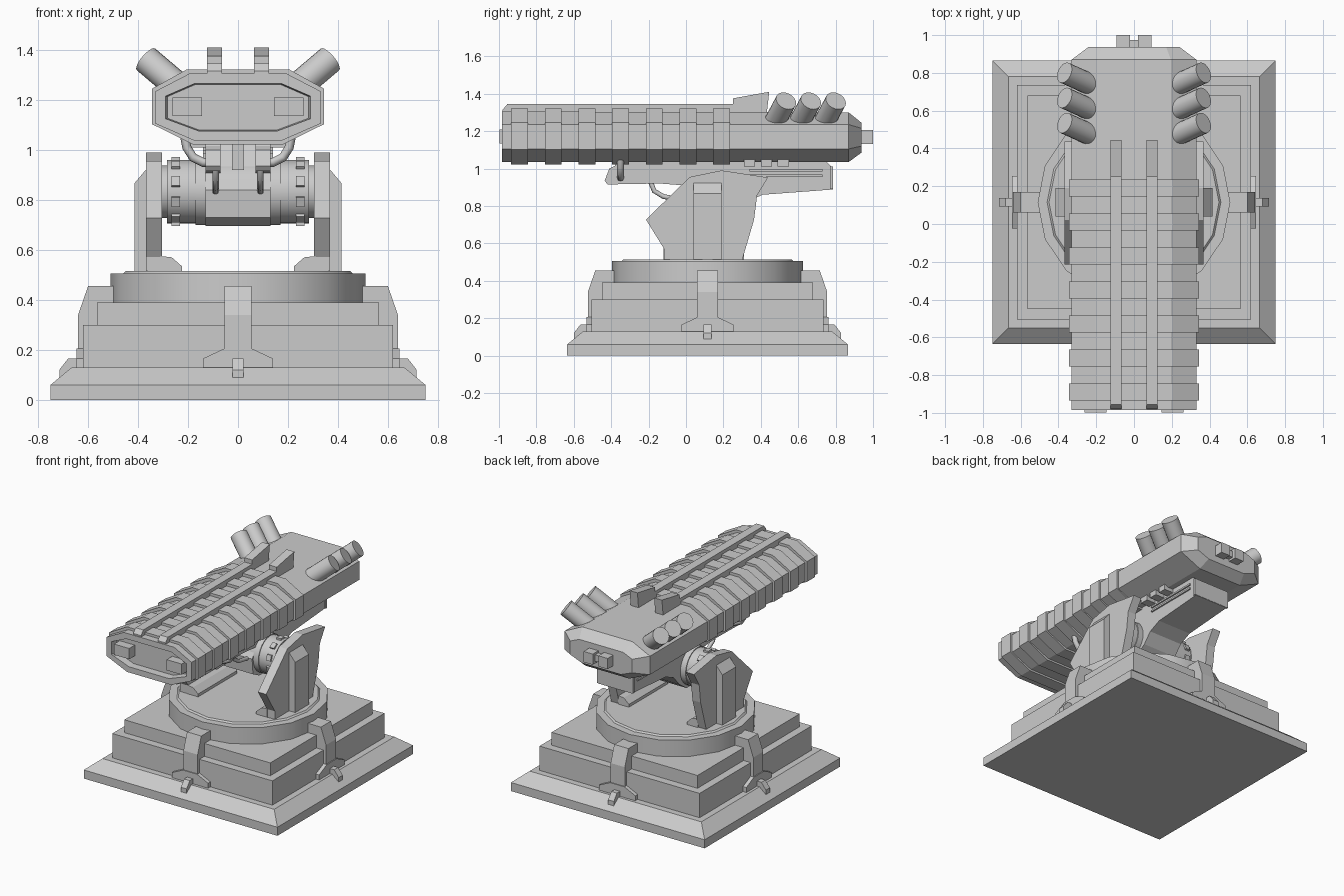
import bpy, bmesh, math
from mathutils import Vector, Matrix

if "Cube" in bpy.data.objects:
    bpy.data.objects.remove(bpy.data.objects["Cube"])

CY = 0.115  # y centre of the base and pivot


def finish(name, bm, mirror=False, smooth=None, bevel=0):
    bmesh.ops.recalc_face_normals(bm, faces=bm.faces)
    me = bpy.data.meshes.new(name)
    bm.to_mesh(me)
    bm.free()
    ob = bpy.data.objects.new(name, me)
    bpy.context.collection.objects.link(ob)
    if bevel:
        m = ob.modifiers.new("bevel", 'BEVEL')
        m.width, m.segments = bevel, 1
    if mirror:
        ob.modifiers.new("mirror", 'MIRROR')
    if smooth:
        bpy.ops.object.select_all(action='DESELECT')
        ob.select_set(True)
        bpy.context.view_layer.objects.active = ob
        bpy.ops.object.shade_smooth_by_angle(angle=math.radians(smooth))
    return ob


def loft(name, loops, **kw):
    bm = bmesh.new()
    rings = [[bm.verts.new(p) for p in lp] for lp in loops]
    n = len(rings[0])
    for a, b in zip(rings, rings[1:]):
        for i in range(n):
            bm.faces.new((a[i], a[(i + 1) % n], b[(i + 1) % n], b[i]))
    bm.faces.new(rings[0])
    bm.faces.new(rings[-1])
    return finish(name, bm, **kw)


def prism(name, axis, pts, a, b, **kw):
    put = {'x': lambda p, t: (t, p[0], p[1]),
           'y': lambda p, t: (p[0], t, p[1]),
           'z': lambda p, t: (p[0], p[1], t)}[axis]
    return loft(name, [[put(p, t) for p in pts] for t in (a, b)], **kw)


def box(name, x, y, z, **kw):
    return prism(name, 'z', [(x[0], y[0]), (x[1], y[0]), (x[1], y[1]), (x[0], y[1])], *z, **kw)


def square(h, z):
    return [(sx * h, CY + sy * h, z) for sx, sy in ((-1, -1), (1, -1), (1, 1), (-1, 1))]


def ring(r, t, n, axis='z', cz=0):
    out = []
    for i in range(n):
        a = 2 * math.pi * i / n
        c, s = r * math.cos(a), r * math.sin(a)
        out.append((c, CY + s, t) if axis == 'z' else (t, CY + c, cz + s))
    return out


def tube(name, pts, r):
    for s in (1, -1):
        cu = bpy.data.curves.new(name, 'CURVE')
        cu.dimensions = '3D'
        cu.bevel_depth, cu.bevel_resolution, cu.use_fill_caps = r, 2, True
        sp = cu.splines.new('POLY')
        sp.points.add(len(pts) - 1)
        for q, p in zip(sp.points, pts):
            q.co = (s * p[0], p[1], p[2], 1)
        bpy.context.collection.objects.link(bpy.data.objects.new(name, cu))


# stepped square base
loft("base_plate", [square(0.75, 0), square(0.75, 0.06), square(0.665, 0.13)])
loft("base_lower_tier", [square(0.62, 0.12), square(0.62, 0.30)])
loft("base_upper_tier", [square(0.565, 0.29), square(0.565, 0.39)])

# turntable
loft("turntable", [ring(0.51, 0.38, 16), ring(0.51, 0.505, 16), ring(0.46, 0.505, 16),
                   ring(0.45, 0.515, 16)], smooth=30)

# four clamps around the base
STRAP = [(0.49, 0.455), (0.60, 0.455), (0.64, 0.34), (0.64, 0.12), (0.55, 0.12), (0.55, 0.38), (0.49, 0.38)]
FOOT = [(-0.14, 0.12), (-0.14, 0.165), (-0.055, 0.205), (0.055, 0.205), (0.14, 0.165), (0.14, 0.12)]
PIN = [(0.62, 0.165), (0.68, 0.165), (0.715, 0.12), (0.715, 0.085), (0.62, 0.11)]
for k in range(4):
    for ob in (prism("clamp_strap", 'y', STRAP, -0.055, 0.055),
               prism("clamp_foot", 'x', FOOT, 0.60, 0.646),
               prism("clamp_pin", 'y', PIN, -0.022, 0.022)):
        ob.location = (0, CY, 0)
        ob.rotation_euler.z = k * math.pi / 2

# yoke arms
ARM = [(-0.214, 0.727), (-0.118, 0.572), (-0.118, 0.51), (0.30, 0.51), (0.364, 0.727),
       (0.38, 0.856), (0.438, 0.952), (0.19, 0.99), (0.02, 0.955)]
prism("yoke_arm", 'x', ARM, 0.305, 0.368, mirror=True)
prism("yoke_rib", 'y', [(0.36, 0.51), (0.415, 0.51), (0.415, 0.866), (0.365, 0.925), (0.36, 0.925)],
      0.04, 0.19, mirror=True)
prism("yoke_foot", 'y', [(0.31, 0.51), (0.31, 0.575), (0.265, 0.57), (0.225, 0.535), (0.225, 0.51)],
      -0.12, 0.31, mirror=True)

# pivot drum with its lugs and collars
PZ = 0.833
loft("pivot_drum", [ring(r, x, 24, 'x', PZ) for r, x in
     ((0.105, -0.32), (0.105, -0.285), (0.127, -0.285), (0.127, 0.285), (0.105, 0.285), (0.105, 0.32))], smooth=30)
loft("drum_collar", [ring(0.133, x, 24, 'x', PZ) for x in (0.13, 0.17)], smooth=30, mirror=True)
for k in range(10):
    lug = box("drum_lug", (0.232, 0.266), (-0.02, 0.02), (0.115, 0.138), mirror=True)
    lug.data.transform(Matrix.Translation((0, CY, PZ)) @ Matrix.Rotation(k * math.pi / 5, 4, 'X'))

# arched cradle under the weapon
CRADLE = [(-0.03, 0.84), (-0.02, 0.73), (0.05, 0.695), (0.18, 0.695), (0.26, 0.75), (0.32, 0.82),
          (0.41, 0.86), (0.785, 0.888), (0.785, 1.0), (0.74, 1.05), (0.12, 1.05), (0.03, 0.92)]
prism("cradle", 'x', CRADLE, -0.13, 0.13)
box("cradle_end_plate", (-0.14, 0.14), (0.77, 0.787), (0.89, 1.01))
for z in (0.955, 0.985):
    box("cradle_side_rail", (0.125, 0.14), (0.34, 0.73), (z, z + 0.012), mirror=True)
for k in range(3):
    box("belly_block", (0.12, 0.2), (0.31 + 0.09 * k, 0.37 + 0.09 * k), (1.01, 1.06), mirror=True)

# support bars, hoses and post below the barrel
BAR = [(-0.435, 0.935), (-0.42, 0.915), (-0.14, 0.92), (0.12, 0.90), (0.12, 1.05), (-0.36, 1.05),
       (-0.38, 1.015), (-0.41, 1.0)]
prism("support_bar", 'x', BAR, 0.07, 0.13, mirror=True)
tube("support_hose", [(0.215, -0.35, 1.06), (0.205, -0.35, 1.01), (0.18, -0.35, 0.97), (0.14, -0.35, 0.95),
                      (0.09, -0.35, 0.95)], 0.018)
tube("guard_loop", [(0.09, -0.19, 0.93), (0.09, -0.17, 0.88), (0.09, -0.12, 0.85), (0.09, -0.03, 0.835)], 0.013)
box("centre_post", (-0.025, 0.025), (-0.1, 0.1), (0.92, 1.05))


# weapon hull: eight-sided section with a hollow muzzle
def section(y, w, wt, wb, z0, z1, z2, z3):
    return [(wb, y, z0), (w, y, z1), (w, y, z2), (wt, y, z3),
            (-wt, y, z3), (-w, y, z2), (-w, y, z1), (-wb, y, z0)]


loft("weapon_hull", [
    section(0.938, 0.24, 0.17, 0.15, 1.085, 1.12, 1.215, 1.245),
    section(0.87, 0.33, 0.195, 0.17, 1.035, 1.105, 1.235, 1.30),
    section(-0.985, 0.33, 0.195, 0.17, 1.035, 1.105, 1.235, 1.305),
    section(-0.985, 0.29, 0.175, 0.155, 1.075, 1.125, 1.215, 1.265),
    section(-0.85, 0.27, 0.165, 0.15, 1.085, 1.13, 1.21, 1.255)])
box("muzzle_block", (0.145, 0.262), (-0.997, -0.84), (1.135, 1.21), mirror=True)

# armour ribs around the hull
for k in range(7):
    y = -0.935 + 0.18 * k
    loft("armour_rib", [section(t, 0.344, 0.205, 0.18, 1.022, 1.103, 1.245, 1.322) for t in (y, y + 0.09)])

# top rails with raised stepped ends
RAIL = [(-0.98, 1.28), (-0.98, 1.315), (-0.955, 1.345), (0.25, 1.345), (0.25, 1.375), (0.36, 1.395),
        (0.445, 1.41), (0.43, 1.28)]
prism("top_rail", 'x', RAIL, 0.065, 0.125, mirror=True)

# rear coupling
box("rear_coupling", (0.022, 0.093), (0.92, 1.0), (1.13, 1.205), mirror=True)
box("rear_coupling_core", (-0.03, 0.03), (0.92, 0.975), (1.145, 1.19))

# angled launcher tubes, three each side
axis = Vector((0.165, 0.075, 0.14))
for k in range(3):
    end = Vector((0.368, 0.535 + 0.133 * k, 1.362))
    bm = bmesh.new()
    bmesh.ops.create_cone(bm, cap_ends=True, segments=20, radius1=0.057, radius2=0.057, depth=axis.length)
    bmesh.ops.transform(bm, verts=bm.verts, matrix=Matrix.Translation(end - axis / 2)
                        @ axis.to_track_quat('Z', 'Y').to_matrix().to_4x4())
    finish("launcher_tube", bm, mirror=True, smooth=30)
